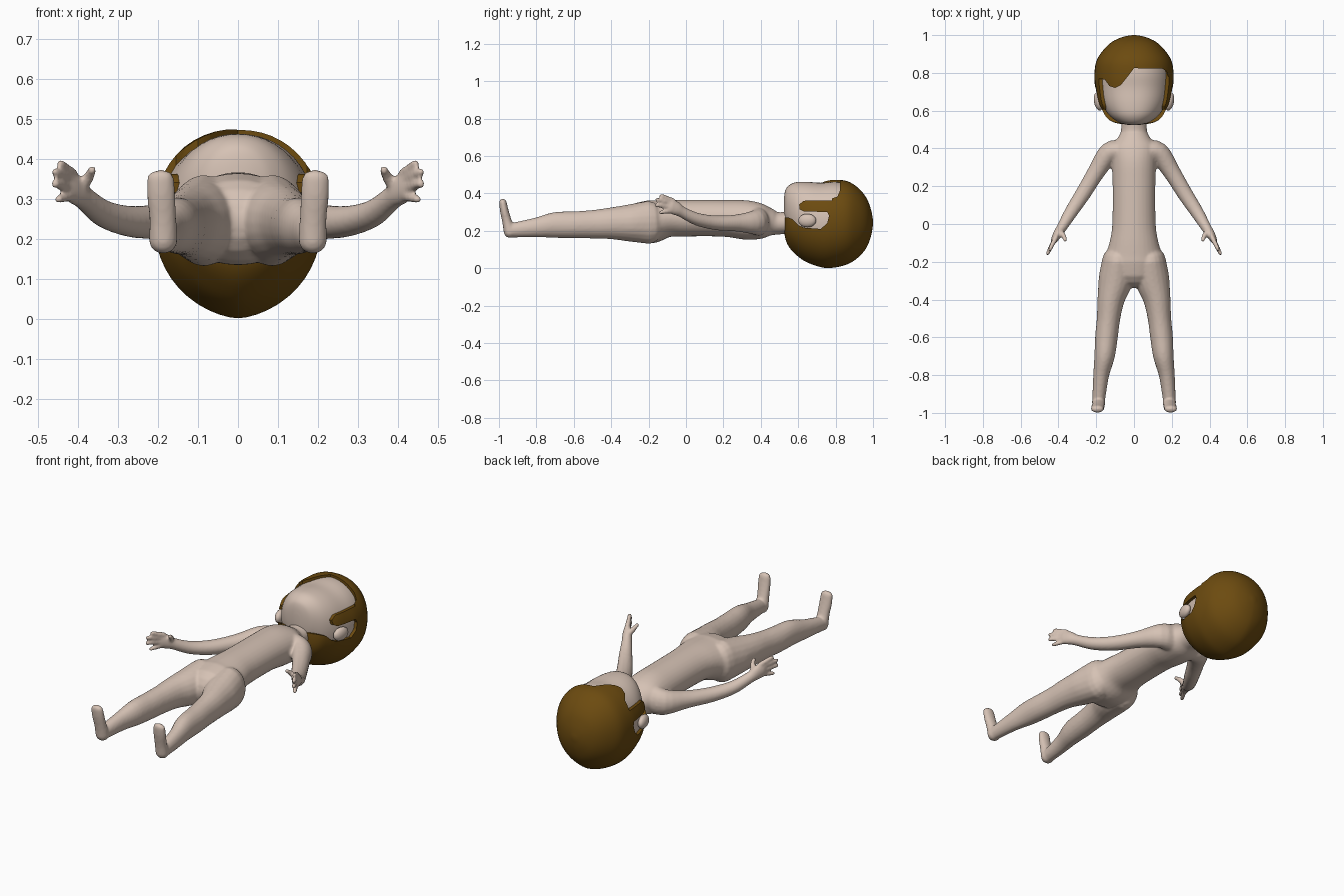
import bpy, bmesh, math
from mathutils import Vector

old = bpy.data.objects.get("Cube")
if old:
    bpy.data.objects.remove(old, do_unlink=True)


def material(name, rgb):
    m = bpy.data.materials.new(name)
    m.use_nodes = True
    m.diffuse_color = (*rgb, 1)
    bsdf = m.node_tree.nodes["Principled BSDF"]
    bsdf.inputs["Base Color"].default_value = (*rgb, 1)
    bsdf.inputs["Roughness"].default_value = 0.8
    return m


SKIN = material("skin", (0.67, 0.54, 0.46))
BROWN = material("brown hair", (0.15, 0.07, 0.005))


def make(name, bm, mat):
    bmesh.ops.recalc_face_normals(bm, faces=bm.faces)
    mesh = bpy.data.meshes.new(name)
    bm.to_mesh(mesh)
    bm.free()
    ob = bpy.data.objects.new(name, mesh)
    bpy.context.collection.objects.link(ob)
    if mat:
        mesh.materials.append(mat)
    return ob


def bake(ob):
    """Replace the mesh by its modified result."""
    dg = bpy.context.evaluated_depsgraph_get()
    mesh = bpy.data.meshes.new_from_object(ob.evaluated_get(dg))
    ob.modifiers.clear()
    ob.data = mesh


def smooth(ob, angle=60):
    bpy.ops.object.select_all(action="DESELECT")
    ob.select_set(True)
    bpy.context.view_layer.objects.active = ob
    bpy.ops.object.shade_smooth_by_angle(angle=math.radians(angle))


def spline(rows, steps):
    """Catmull-Rom interpolation of section rows."""
    out = []
    for i in range(len(rows) - 1):
        a, b, c, d = (rows[min(max(i + k, 0), len(rows) - 1)] for k in (-1, 0, 1, 2))
        for s in range(steps):
            t = s / steps
            out.append([q + 0.5 * t * (r - p + t * (2 * p - 5 * q + 4 * r - s4 + t * (3 * (q - r) + s4 - p)))
                        for p, q, r, s4 in zip(a, b, c, d)])
    return out + [list(rows[-1])]


def skin_rings(bm, rings):
    vs = [[bm.verts.new(p) for p in ring] for ring in rings]
    n = len(vs[0])
    for a, b in zip(vs, vs[1:]):
        for k in range(n):
            bm.faces.new((a[k], a[(k + 1) % n], b[(k + 1) % n], b[k]))
    bm.faces.new(vs[0][::-1])
    bm.faces.new(vs[-1])


def tube(bm, rows, side=1, ref=(0, 0, 1), n=20):
    """Round-ended limb through rows of x, y, z, half width, half height."""
    rows = spline([(r[0] * side, *r[1:]) for r in rows], 4)
    pts = [Vector(r[:3]) for r in rows]
    secs = []
    last = len(rows) - 1
    for i, r in enumerate(rows):
        tan = (pts[min(i + 1, last)] - pts[max(i - 1, 0)]).normalized()
        secs.append((pts[i], tan, r[3], r[4]))

    def dome(sec, sign):
        p, t, w, h = sec
        m = min(w, h)
        return [(p + t * sign * m * math.sin(a), t, w * math.cos(a), h * math.cos(a))
                for a in (0.4, 0.8, 1.15, 1.45)]

    secs = dome(secs[0], -1)[::-1] + secs + dome(secs[-1], 1)
    rings = []
    for p, t, w, h in secs:
        u = t.cross(Vector(ref)).normalized()
        v = u.cross(t)
        angles = [math.tau * k / n for k in range(n)]
        rings.append([p + u * w * math.cos(a) + v * h * math.sin(a) for a in angles])
    skin_rings(bm, rings)


# Body: overlapping limbs fused into one smooth skin
bm = bmesh.new()
tube(bm, [(0, .57, .245, .065, .06), (0, .49, .24, .07, .06), (0, .45, .245, .09, .075),
          (0, .40, .25, .125, .095), (0, .32, .258, .118, .105), (0, .2, .267, .113, .098),
          (0, 0, .268, .115, .098), (0, -.1, .266, .13, .1), (0, -.18, .25, .155, .115),
          (0, -.23, .247, .15, .11)], n=32)
for side in (1, -1):
    # Leg
    tube(bm, [(.085, -.2, .245, .085, .115), (.098, -.3, .242, .09, .1), (.122, -.4, .24, .072, .085),
              (.135, -.5, .235, .062, .076), (.146, -.6, .232, .06, .072), (.156, -.7, .231, .054, .069),
              (.174, -.8, .218, .042, .053), (.187, -.93, .203, .034, .039)], side)
    # Foot
    tube(bm, [(.187, -.942, .195, .036, .033), (.188, -.957, .25, .034, .026),
              (.192, -.972, .31, .036, .023), (.194, -.979, .352, .034, .02)], side, ref=(0, 1, 0))
    # Arm and palm
    tube(bm, [(.06, .385, .25, .06, .08), (.13, .375, .245, .058, .068), (.2, .275, .242, .046, .046),
              (.27, .16, .243, .041, .039), (.335, .06, .262, .035, .034), (.383, -.02, .3, .027, .03),
              (.402, -.05, .318, .025, .037), (.42, -.08, .332, .019, .04)], side)
    # Fingers
    for z, tip in ((.362, (.444, -.132, .388)), (.345, (.457, -.155, .367)),
                   (.326, (.458, -.157, .337)), (.308, (.449, -.136, .298))):
        tube(bm, [(.413, -.07, z, .014, .014), (*tip, .011, .011)], side, n=12)
    # Thumb
    tube(bm, [(.398, -.035, .318, .017, .017), (.373, -.062, .354, .014, .014),
              (.365, -.085, .372, .011, .011)], side, n=12)
body = make("body", bm, SKIN)
mod = body.modifiers.new("fuse", "REMESH")
mod.mode = "VOXEL"
mod.voxel_size = 0.007
mod = body.modifiers.new("soften", "SMOOTH")
mod.factor = 0.5
mod.iterations = 6
bake(body)
smooth(body, 80)


def skull(name, rows, mat):
    """Head-shaped loft through rows of y, half width, bottom, top."""
    bm = bmesh.new()
    rings = []
    for y, w, low, top in spline(rows, 4):
        mid = low + (top - low) * 0.52
        ring = []
        for k in range(48):
            c, s = math.cos(math.tau * k / 48), math.sin(math.tau * k / 48)
            power = 2 / 2.15 if s > 0 else 2 / (1.72 + 0.3 * abs(c))
            reach = top - mid if s > 0 else mid - low
            ring.append((w * math.copysign(abs(c) ** power, c), y,
                         mid + reach * math.copysign(abs(s) ** power, s)))
        rings.append(ring)
    skin_rings(bm, rings)
    return make(name, bm, mat)


# Head
head = skull("head", [(.523, .02, .29, .36), (.528, .05, .25, .405), (.542, .088, .2, .435),
                      (.58, .135, .12, .458), (.64, .17, .06, .462), (.72, .189, .025, .457),
                      (.8, .193, .02, .461), (.87, .18, .04, .445), (.93, .135, .09, .39),
                      (.975, .06, .17, .3), (.985, .01, .23, .25)], SKIN)
smooth(head)

# Ears
for side, label in ((1, "left"), (-1, "right")):
    bm = bmesh.new()
    bmesh.ops.create_uvsphere(bm, u_segments=20, v_segments=12, radius=1)
    bmesh.ops.scale(bm, vec=(.024, .048, .036), verts=bm.verts)
    for v in bm.verts:
        v.co = Vector((side * (.188 + v.co.x + v.co.y * .15), .648 + v.co.y, .255 + v.co.z))
    smooth(make(label + "_ear", bm, SKIN))

# Hair cap
hair = skull("hair", [(.526, .03, .19, .26), (.532, .085, .155, .3), (.55, .13, .115, .38),
                      (.585, .16, .075, .445), (.64, .188, .035, .472), (.72, .206, .006, .472),
                      (.78, .21, .002, .474), (.86, .2, .02, .466), (.92, .163, .057, .43),
                      (.965, .115, .11, .375), (.99, .06, .175, .31), (1, .01, .235, .255)], BROWN)


def prism(name, outline, place, low, high):
    bm = bmesh.new()
    skin_rings(bm, [[place(a, b, d) for a, b in outline] for d in (low, high)])
    ob = make(name, bm, None)
    ob.hide_render = True
    return ob


# Openings for the face with its side fringe, and for cheeks and ears
fringe = [(-.3, .4), (.3, .4), (.3, .775), (.18, .78), (.172, .81), (.15, .822), (0, .825),
          (-.03, .785), (-.07, .735), (-.1, .72), (-.13, .73), (-.155, .765), (-.19, .77), (-.3, .77)]
cheek = [(.4, .27), (.545, .272), (.57, .262), (.6, .23), (.63, .217), (.72, .21), (.755, .24),
         (.765, .28), (.755, .3), (.7, .302), (.63, .303), (.608, .315), (.605, .34),
         (.625, .358), (.66, .366), (.4, .366)]
cutters = [prism("face_cutter", fringe, lambda a, b, d: (a, b, d), .361, .6),
           prism("cheek_cutter", cheek, lambda a, b, d: (d, a, b), -.31, .31)]
for cutter in cutters:
    mod = hair.modifiers.new("cut", "BOOLEAN")
    mod.operation = "DIFFERENCE"
    mod.solver = "EXACT"
    mod.object = cutter
bake(hair)
for cutter in cutters:
    bpy.data.objects.remove(cutter, do_unlink=True)
smooth(hair, 40)
